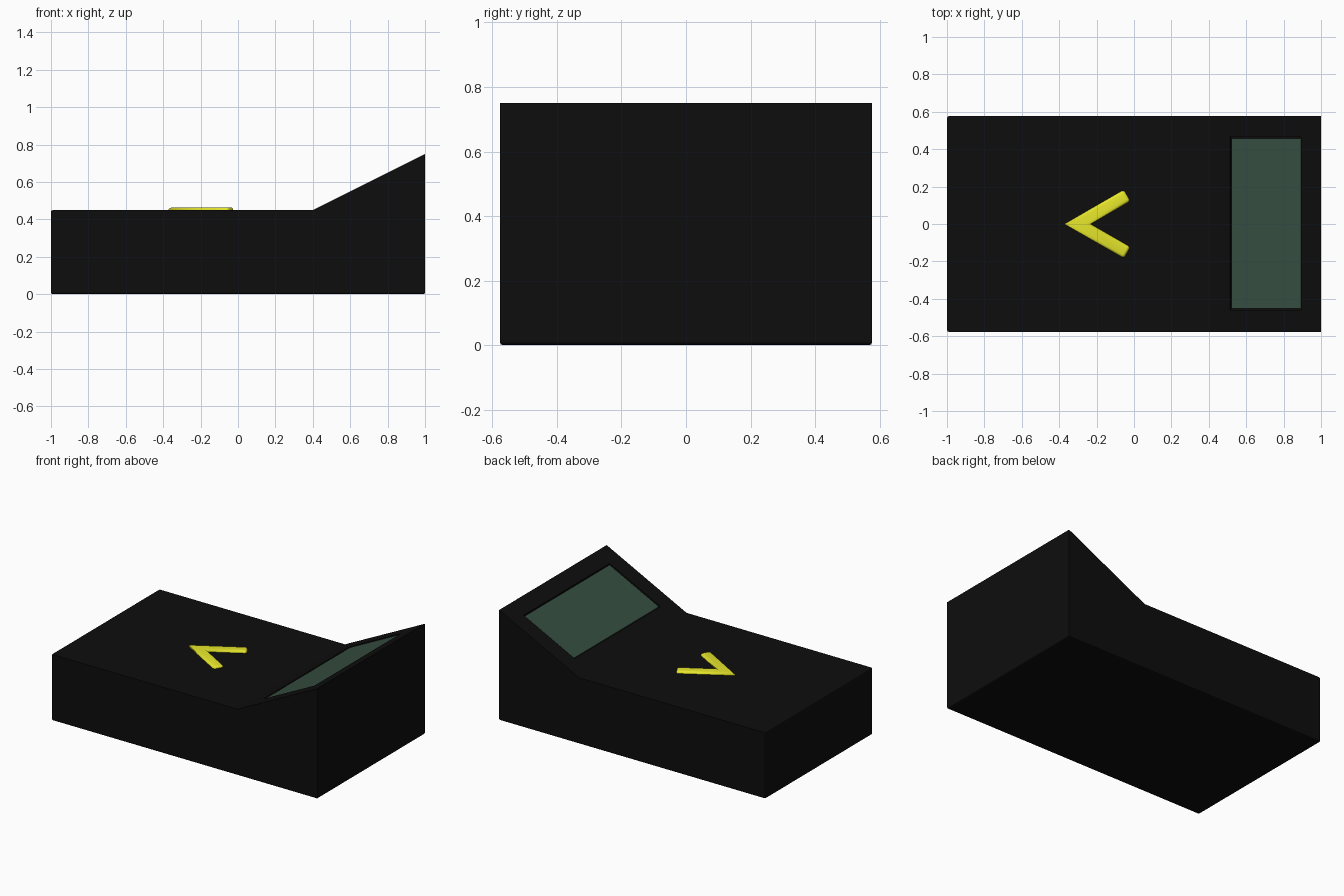
import bpy, bmesh, math
from mathutils import Matrix, Vector

if "Cube" in bpy.data.objects:
    bpy.data.objects.remove(bpy.data.objects["Cube"])

HALF_W = 0.577
SLOPE = math.atan2(0.30, 0.60)


def material(name, rgb):
    m = bpy.data.materials.new(name)
    m.diffuse_color = (*rgb, 1)
    m.use_nodes = True
    m.node_tree.nodes["Principled BSDF"].inputs["Base Color"].default_value = m.diffuse_color
    return m


def to_object(name, bm, mat=None):
    bmesh.ops.recalc_face_normals(bm, faces=bm.faces)
    me = bpy.data.meshes.new(name)
    bm.to_mesh(me)
    bm.free()
    ob = bpy.data.objects.new(name, me)
    bpy.context.collection.objects.link(ob)
    if mat:
        me.materials.append(mat)
    return ob


def box(size, matrix):
    bm = bmesh.new()
    bmesh.ops.create_cube(bm, size=1, matrix=matrix @ Matrix.Diagonal((*size, 1)))
    return bm


black = material("black_plastic", (0.004, 0.004, 0.004))
green = material("screen_green", (0.037, 0.076, 0.054))
yellow = material("marker_yellow", (0.8, 0.8, 0.025))

# Body: side profile extruded across the width
bm = bmesh.new()
profile = [(-1, 0), (1, 0), (1, 0.75), (0.4, 0.45), (-1, 0.45)]
face = bm.faces.new([bm.verts.new((x, -HALF_W, z)) for x, z in profile])
ext = bmesh.ops.extrude_face_region(bm, geom=[face])
bmesh.ops.translate(bm, vec=(0, 2 * HALF_W, 0),
                    verts=[v for v in ext["geom"] if isinstance(v, bmesh.types.BMVert)])
# Soften the base and low end; the raised end stays crisp
soft = [e for e in bm.edges
        if all(v.co.z < 0.01 for v in e.verts) or all(v.co.x < -0.99 for v in e.verts)]
bmesh.ops.bevel(bm, geom=soft, offset=0.01, segments=2, profile=0.5, affect='EDGES')
body = to_object("body", bm, black)

# Shallow screen recess in the sloped face
cx = 0.705
slope_frame = (Matrix.Translation((cx, 0.002, 0.45 + (cx - 0.4) * math.tan(SLOPE)))
               @ Matrix.Rotation(-SLOPE, 4, 'Y'))
length = 0.37 / math.cos(SLOPE)
cutter = to_object("recess_cutter", box((length + 0.014, 0.924, 0.024), slope_frame))
mod = body.modifiers.new("recess", 'BOOLEAN')
mod.operation = 'DIFFERENCE'
mod.object = cutter
mod.solver = 'EXACT'
cutter.hide_render = True
cutter.hide_set(True)

# Screen panel set into the recess
panel = slope_frame @ Matrix.Translation((0, 0, -0.010))
to_object("screen", box((length, 0.91, 0.012), panel), green)

# Arrow marker: one rounded bar cut at the centre line and mirrored
ang = math.radians(30)
end = Vector((-0.037, 0.153, 0.43))
bar_len = 0.5
mid = end - Vector((math.cos(ang), math.sin(ang), 0)) * bar_len / 2
bm = box((bar_len, 0.07, 0.07), Matrix.Translation(mid) @ Matrix.Rotation(ang, 4, 'Z'))
bmesh.ops.bevel(bm, geom=bm.edges[:], offset=0.015, segments=4, profile=0.5, affect='EDGES')
bmesh.ops.bisect_plane(bm, geom=bm.verts[:] + bm.edges[:] + bm.faces[:],
                       plane_co=(0, 0, 0), plane_no=(0, 1, 0), clear_inner=True)
arrow = to_object("arrow_marker", bm, yellow)
arrow.modifiers.new("mirror", 'MIRROR').use_axis = (False, True, False)
bpy.context.view_layer.objects.active = arrow
arrow.select_set(True)
bpy.ops.object.shade_smooth_by_angle(angle=math.radians(30))
